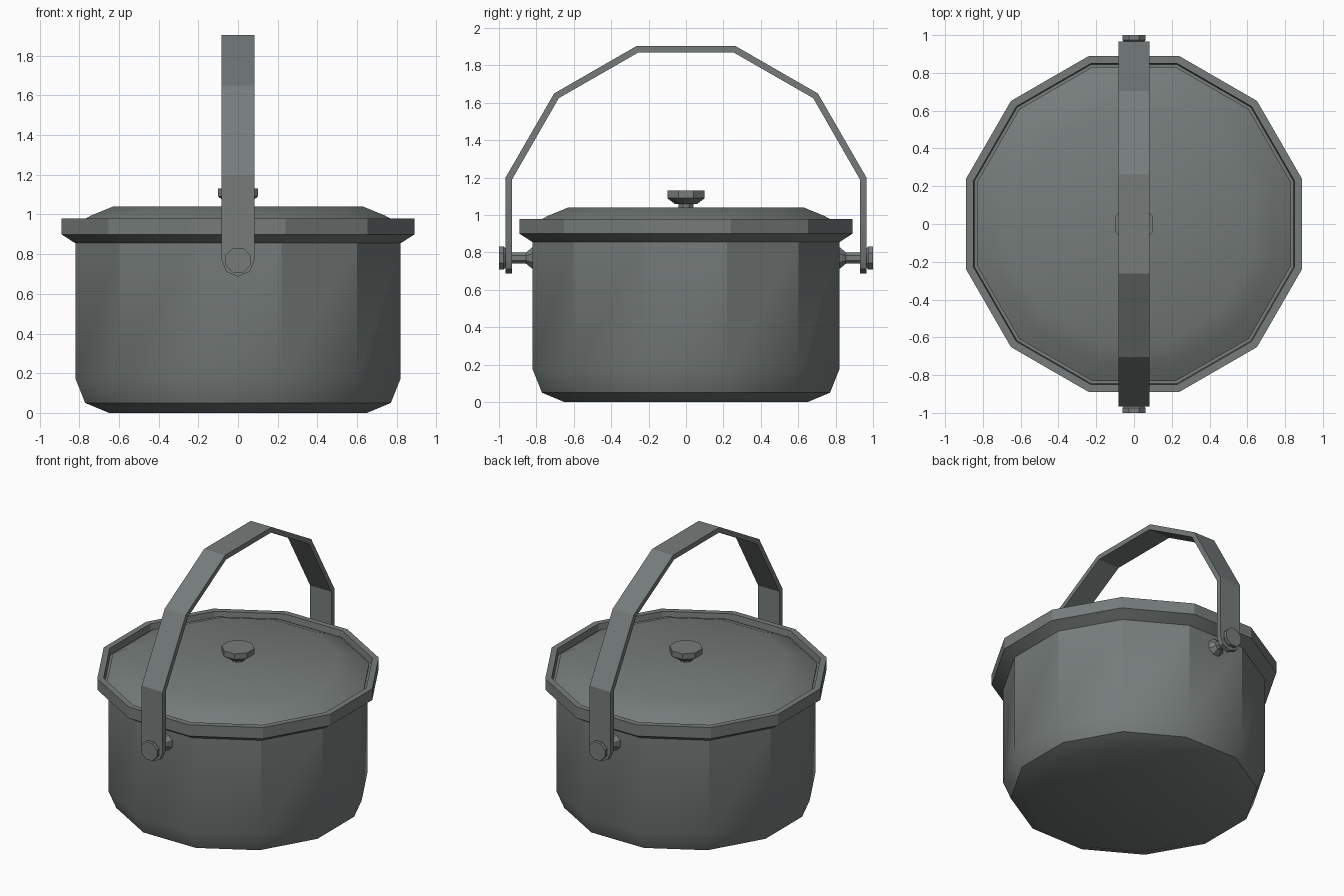
import bpy, bmesh, math
from mathutils import Matrix

if "Cube" in bpy.data.objects:
    bpy.data.objects.remove(bpy.data.objects["Cube"])

mat = bpy.data.materials.new("grey iron")
mat.diffuse_color = (0.18, 0.203, 0.198, 1)
mat.use_nodes = True
mat.node_tree.nodes["Principled BSDF"].inputs["Base Color"].default_value = mat.diffuse_color


def finish(name, bm):
    bmesh.ops.recalc_face_normals(bm, faces=bm.faces)
    mesh = bpy.data.meshes.new(name)
    bm.to_mesh(mesh)
    bm.free()
    mesh.materials.append(mat)
    ob = bpy.data.objects.new(name, mesh)
    bpy.context.collection.objects.link(ob)
    bpy.context.view_layer.objects.active = ob
    ob.select_set(True)
    bpy.ops.object.shade_smooth_by_angle(angle=math.radians(28))
    ob.select_set(False)
    return ob


def lathe(name, profile, sides, matrix=Matrix()):
    """Spin (apothem, height) points round z with flats facing the axes."""
    bm = bmesh.new()
    k = 1 / math.cos(math.pi / sides)
    rings = []
    for r, z in profile:
        rings.append([bm.verts.new((r * k * math.cos((i + .5) * math.tau / sides),
                                    r * k * math.sin((i + .5) * math.tau / sides), z))
                      for i in range(sides)])
    for a, b in zip(rings, rings[1:]):
        for i in range(sides):
            j = (i + 1) % sides
            bm.faces.new((a[i], a[j], b[j], b[i]))
    bm.faces.new(rings[0])
    bm.faces.new(rings[-1])
    bm.transform(matrix)
    return finish(name, bm)


# pot with bevelled foot and flared rim
lathe("pot", [(.65, 0), (.77, .05), (.82, .175), (.82, .855), (.89, .90),
              (.89, .98), (.85, .98), (.845, .935)], 12)

# domed lid sunk in the rim
lathe("lid", [(.80, .90), (.83, .93), (.83, .945), (.74, .995), (.63, 1.04)], 12)

# lid knob
lathe("lid_knob", [(.04, 1.03), (.04, 1.06), (.06, 1.06), (.1, 1.09), (.1, 1.13)], 8)

# bail handle: bent strap with rounded ends
W, T = .083, .035
outer = [(.965, .77), (.965, 1.2), (.705, 1.65), (.262, 1.905)]
inner = [(.93, .77), (.93, 1.19), (.68, 1.625), (.253, 1.87)]
outer += [(-y, z) for y, z in reversed(outer)]
inner += [(-y, z) for y, z in reversed(inner)]
bm = bmesh.new()
sections = []
for (yo, zo), (yi, zi) in zip(outer, inner):
    sections.append([bm.verts.new(p) for p in
                     ((-W, yo, zo), (W, yo, zo), (W, yi, zi), (-W, yi, zi))])
for a, b in zip(sections, sections[1:]):
    for i in range(4):
        j = (i + 1) % 4
        bm.faces.new((a[i], a[j], b[j], b[i]))
for sec in (sections[0], sections[-1]):
    loops = []
    for left, right in ((sec[0], sec[1]), (sec[3], sec[2])):
        y = left.co.y
        arc = [bm.verts.new((W * math.cos(a), y, .77 + W * math.sin(a)))
               for a in (-math.pi * 3 / 4, -math.pi / 2, -math.pi / 4)]
        loops.append([left] + arc + [right])
        bm.faces.new(loops[-1])
    for i in range(4):
        bm.faces.new((loops[0][i], loops[0][i + 1], loops[1][i + 1], loops[1][i]))
finish("bail_handle", bm)

# pivot pins on both sides
for side, label in ((1, "back"), (-1, "front")):
    m = Matrix.Translation((0, 0, .77)) @ Matrix.Rotation(-side * math.pi / 2, 4, 'X')
    lathe(label + "_pivot_pin",
          [(.06, .81), (.055, .825), (.03, .855), (.03, .962), (.05, .962),
           (.062, .975), (.062, 1.0)], 8, m)
